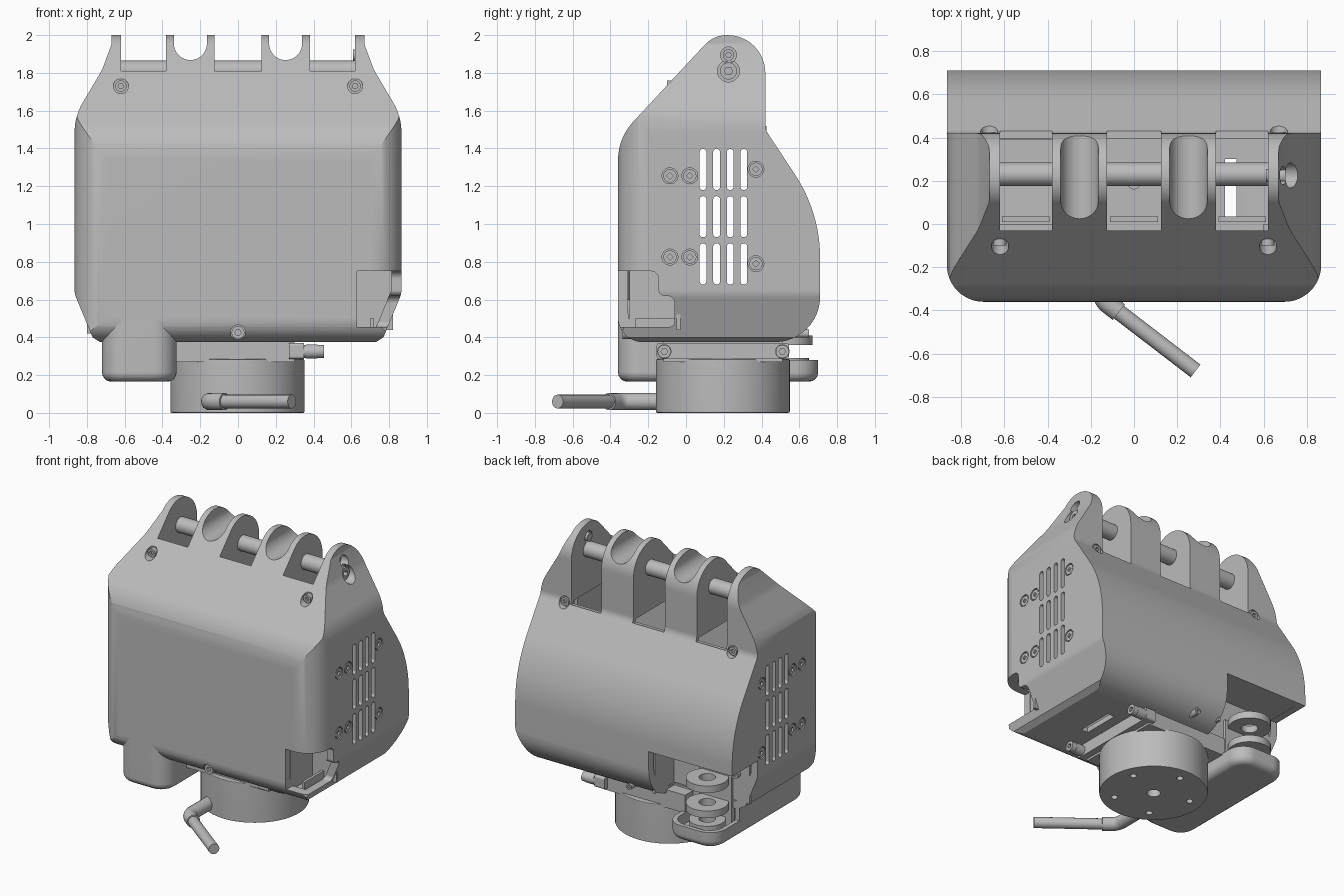
import bpy, bmesh, math
from mathutils import Vector

if "Cube" in bpy.data.objects:
    bpy.data.objects.remove(bpy.data.objects["Cube"], do_unlink=True)

grey = bpy.data.materials.new("plain grey")
grey.use_nodes = True
grey.diffuse_color = (0.5, 0.5, 0.5, 1)
grey.node_tree.nodes["Principled BSDF"].inputs["Base Color"].default_value = (0.5, 0.5, 0.5, 1)


def add(name, bm):
    bmesh.ops.recalc_face_normals(bm, faces=bm.faces)
    mesh = bpy.data.meshes.new(name)
    bm.to_mesh(mesh)
    bm.free()
    mesh.materials.append(grey)
    ob = bpy.data.objects.new(name, mesh)
    bpy.context.collection.objects.link(ob)
    return ob


def rounded(points, seg=12):
    """Outline from corner points (u, v) or (u, v, fillet radius)."""
    out = []
    for i, p in enumerate(points):
        c = Vector(p[:2])
        if len(p) < 3:
            out.append(c)
            continue
        a = (Vector(points[i - 1][:2]) - c).normalized()
        b = (Vector(points[(i + 1) % len(points)][:2]) - c).normalized()
        half = a.angle(b) / 2
        mid = c + (a + b).normalized() * p[2] / math.sin(half)
        t = p[2] / math.tan(half)
        start, end = c + a * t - mid, c + b * t - mid
        total = start.angle(end)
        for k in range(seg + 1):
            f = k / seg
            out.append(mid + (start * math.sin((1 - f) * total) + end * math.sin(f * total)) / math.sin(total))
    return out


def prism(name, outline, axis, lo, hi):
    place = {"X": lambda p, a: (a, p[0], p[1]),
             "Y": lambda p, a: (p[0], a, p[1]),
             "Z": lambda p, a: (p[0], p[1], a)}[axis]
    bm = bmesh.new()
    rings = [[bm.verts.new(place(p, a)) for p in outline] for a in (lo, hi)]
    bm.faces.new(rings[0])
    bm.faces.new(rings[1])
    n = len(outline)
    for i in range(n):
        j = (i + 1) % n
        bm.faces.new((rings[0][i], rings[0][j], rings[1][j], rings[1][i]))
    return add(name, bm)


def rect(u0, u1, v0, v1, r=0):
    corners = [(u0, v0), (u1, v0), (u1, v1), (u0, v1)]
    return rounded([c + (r,) for c in corners], 8) if r else corners


def box(name, x0, x1, y0, y1, z0, z1):
    return prism(name, rect(x0, x1, y0, y1), "Z", z0, z1)


def disc(name, axis, u, v, r, lo, hi, seg=32):
    ring = [(u + r * math.cos(k * math.tau / seg), v + r * math.sin(k * math.tau / seg)) for k in range(seg)]
    return prism(name, ring, axis, lo, hi)


def apply_mod(ob, mod):
    bpy.context.view_layer.objects.active = ob
    bpy.ops.object.modifier_apply(modifier=mod.name)


def boolean(ob, tool, op="DIFFERENCE"):
    mod = ob.modifiers.new("cut", "BOOLEAN")
    mod.operation, mod.solver, mod.object = op, "EXACT", tool
    apply_mod(ob, mod)
    bpy.data.objects.remove(tool, do_unlink=True)


def bevel(ob, width, seg=4):
    mod = ob.modifiers.new("bevel", "BEVEL")
    mod.width, mod.segments, mod.limit_method = width, seg, "ANGLE"
    mod.angle_limit = math.radians(50)
    apply_mod(ob, mod)


def screw(name, axis, u, v, r, lo, hi, socket=4):
    """Screw head, its outer end at hi, with a sunk socket."""
    head = disc(name, axis, u, v, r, lo, hi, 24)
    depth = (lo - hi) * 0.4
    boolean(head, disc("socket", axis, u, v, r * 0.5, hi + depth, hi - depth, socket))
    return head


# Housing: side, front and plan outlines intersected
side = rounded([(-.36, .375, .13), (.71, .375, .24), (.71, 1.06, .8), (.42, 1.5, .08),
                (.42, 2.0, .2), (.147, 2.0, .16), (-.36, 1.455, .3)])
right_half = rounded([(.73, .375), (.77, .40), (.865, .63, .1), (.865, 1.57, .3), (.72, 1.815, .25),
                      (.67, 1.95), (.668, 2.05)])
front = right_half + [Vector((-p[0], p[1])) for p in reversed(right_half)]
plan = rounded([(-.866, .75), (-.866, -.36, .17), (.866, -.36, .17), (.866, .75)])


def shell(name):
    ob = prism(name, side, "X", -1, 1)
    boolean(ob, prism("front_outline", front, "Y", -1, 1), "INTERSECT")
    boolean(ob, prism("plan_outline", plan, "Z", 0, 3), "INTERSECT")
    return ob


housing = shell("housing")
cavity = shell("cavity")
centre, scale = (0, .175, 1), (.94, .9, .94)
for v in cavity.data.vertices:
    v.co = [c + (a - c) * s for a, c, s in zip(v.co, centre, scale)]
boolean(cavity, box("cap", -2, 2, -2, 2, 1.5, 3))
boolean(housing, cavity)

# Gaps between the ears and lugs, grooves over the lugs
for x0, x1 in ((-.62, -.38), (-.125, .125), (.38, .62)):
    boolean(housing, box("gap", x0, x1, -.03, .43, 1.48, 2.2))
for s in (-1, 1):
    boolean(housing, prism("groove", rect(s * .252 - .0875, s * .252 + .0875, 1.868, 2.2, .087), "Y", -1, 1))

# Vents through both sides
for i in range(4):
    for z in (.68, .93, 1.18):
        y = .09 + i * .072
        boolean(housing, prism("vent", rect(y - .018, y + .018, z, z + .217, .017), "X", -1, 1))

# Front corner window, rear corner cutout and floor slot
window = rounded([(-.5, .455), (-.06, .455, .03), (-.06, .62, .04), (-.145, .62, .03), (-.145, .75, .04), (-.5, .75)], 6)
boolean(housing, prism("window", window, "X", .63, 1))
boolean(housing, box("rear_cutout", -1, -.2, .42, 1, .3, .75))
boolean(housing, box("floor_slot", .42, .475, .03, .3, .3, .5))
box("window_side", .60, .63, -.3, 0, .43, .78)
box("window_back", .60, .82, -.05, -.03, .44, .78)
box("window_rib", .70, .72, -.27, -.05, .42, .5)
box("rear_pocket_wall", -.80, -.2, .39, .42, .42, .77)
box("rear_pocket_side", -.2, -.18, .39, .64, .42, .77)
box("rear_pocket_roof", -.81, -.18, .39, .66, .75, .77)

# Housing screws in counterbores
for s in (-1, 1):
    boolean(housing, disc("bore", "Y", s * .62, 1.73, .04, -.5, -.07))
    screw("front_screw", "Y", s * .62, 1.73, .03, -.06, -.10, 6)
    boolean(housing, disc("bore", "Y", s * .67, 1.49, .04, .41, .8))
    screw("rear_screw", "Y", s * .67, 1.49, .03, .38, .425, 6)
    for y, z in ((-.085, 1.255), (.02, 1.255), (.37, 1.29), (-.085, .825), (.02, .825), (.37, .79)):
        boolean(housing, disc("bore", "X", y, z, .042, s * .85, s))
        screw("side_screw", "X", y, z, .035, s * .83, s * .862)
boolean(housing, disc("bore", "Y", 0, .425, .04, -.5, -.31))
screw("lower_front_screw", "Y", 0, .425, .034, -.28, -.335, 6)
screw("lower_rear_screw", "Y", 0, .42, .022, .5, .65, 6)

# Hinge rod and its end bolt
boolean(housing, disc("bolt_bore", "X", .225, 1.81, .058, .66, 1))
boolean(housing, disc("pin_bore", "X", .225, 1.895, .042, .6, 1))
disc("hinge_rod", "X", .23, 1.81, .055, -.64, .64, 48)
screw("hinge_bolt", "X", .225, 1.81, .045, .63, .70, 6)
screw("hinge_pin", "X", .225, 1.895, .03, .61, .645, 6)

# Ledges under the gaps and inner post
for x in (-.5, 0, .5):
    box("inner_ledge", x - .11, x + .11, .01, .035, 1.44, 1.56)
disc("inner_post", "Z", 0, .19, .03, .4, .66)

# Tray under the rear corner
tray = prism("tray", rect(-.72, -.325, -.36, .70, .12), "Z", .165, .6)
bevel(tray, .05)
boolean(tray, box("tray_step", -1, 0, 0, .42, .4, 1))
boolean(tray, box("tray_step", -1, 0, .42, 1, .28, 1))
boolean(tray, prism("tray_hollow", rect(-.69, -.355, .25, .67, .1), "Z", .2, .36))

# Swivel rings in the rear cutout
for z, r in ((.24, .12), (.36, .14), (.54, .14)):
    ring = disc("swivel_ring", "Z", -.54, .53, r, z, z + .05, 40)
    boolean(ring, disc("hole", "Z", -.54, .53, .055, z - .1, z + .2))
box("swivel_bracket", -.67, -.41, .40, .44, .22, .6)
screw("swivel_screw", "Y", -.70, .62, .03, .42, .45, 6)

# Round base with mounting holes
base = disc("base", "Z", -.003, .195, .355, 0, .285, 72)
bevel(base, .008, 2)
boolean(base, disc("hole", "Z", -.003, .195, .045, -.1, .15))
for k in range(5):
    a = math.radians(20 + 72 * k)
    boolean(base, disc("hole", "Z", .26 * math.cos(a), .195 + .26 * math.sin(a), .022, -.1, .08, 16))
box("mount_plate", -.35, .30, -.12, .51, .27, .40)
prism("mount_rail", rect(-.155, .545, .285, .37, .015), "X", .27, .35)
for y in (-.115, .51):
    screw("rail_bolt", "X", y, .325, .035, .34, .455, 6)
    disc("rail_washer", "X", y, .325, .038, .36, .42)


# Cable with its thicker elbow sleeve
def tube(name, points, r):
    curve = bpy.data.curves.new(name, "CURVE")
    curve.dimensions, curve.bevel_depth, curve.bevel_resolution, curve.use_fill_caps = "3D", r, 6, True
    line = curve.splines.new("POLY")
    line.points.add(len(points) - 1)
    for p, q in zip(line.points, points):
        p.co = (q[0], q[1], .06, 1)
    curve.materials.append(grey)
    bpy.context.collection.objects.link(bpy.data.objects.new(name, curve))


bend = rounded([(-.15, -.1), (-.15, -.345, .09), (-.07, -.408)], 10)
tube("cable_sleeve", bend, .046)
tube("cable", [(-.08, -.40), (.285, -.68)], .037)

# Smooth curved surfaces, keep edges crisp
bpy.ops.object.select_all(action="DESELECT")
for ob in bpy.context.scene.objects:
    if ob.type == "MESH" and grey.name in ob.data.materials:
        ob.select_set(True)
        bpy.context.view_layer.objects.active = ob
bpy.ops.object.shade_smooth_by_angle(angle=math.radians(25))
for ob in bpy.context.selected_objects:
    ob.modifiers.new("even normals", "WEIGHTED_NORMAL").keep_sharp = True
